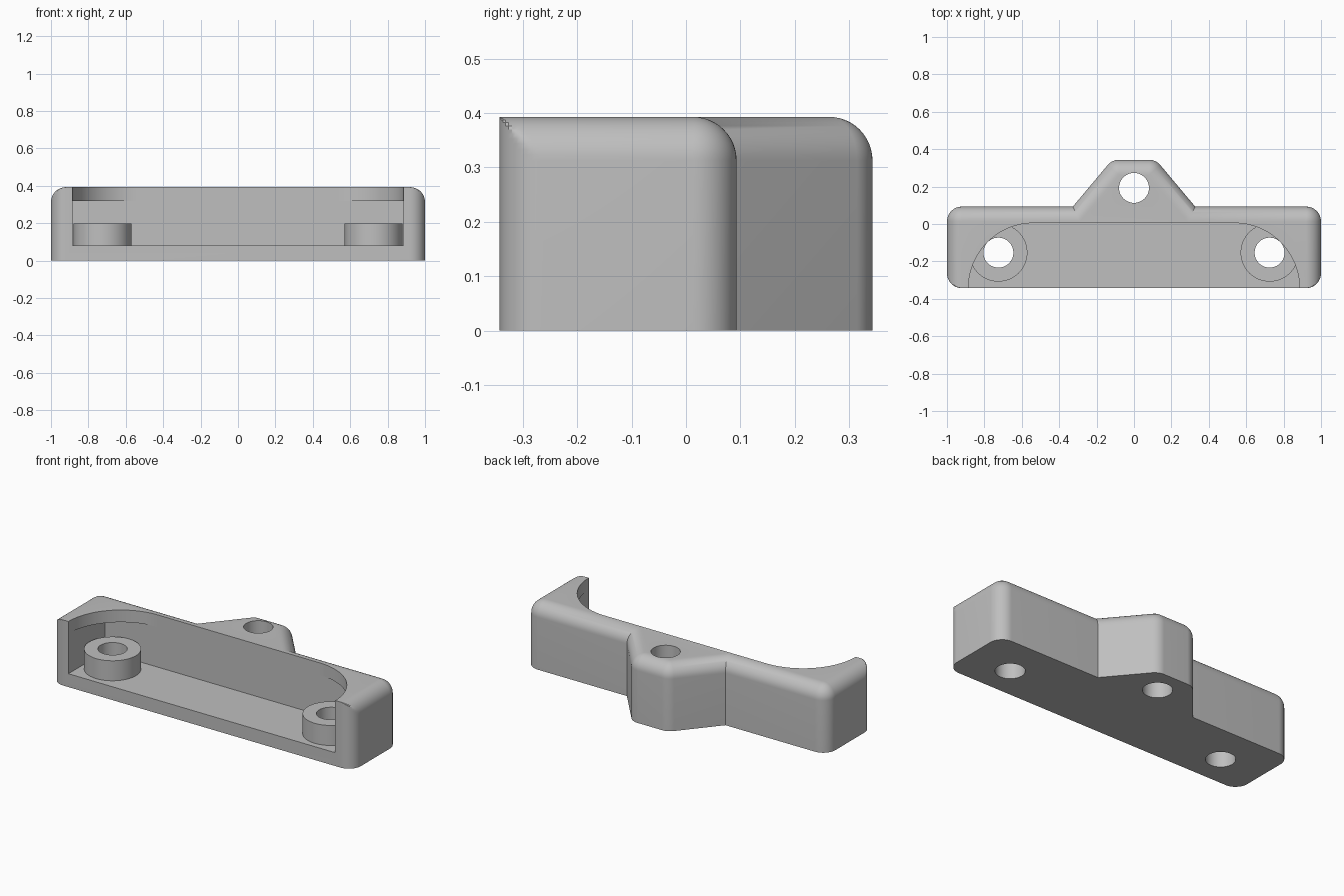
import bpy, bmesh
from math import sin, cos, radians

cube = bpy.data.objects.get("Cube")
if cube:
    bpy.data.objects.remove(cube, do_unlink=True)

HALF, FRONT, BACK, TOP, R = 1.0, -0.343, 0.093, 0.393, 0.08
STEPS = 12
SLANT = 40                       # direction the lug's slanted side faces
LUG = (0.08, 0.263)              # centre of the lug's corner rounding

grey = bpy.data.materials.new("plain grey")
grey.use_nodes = True
grey.diffuse_color = (0.52, 0.52, 0.52, 1)
grey.node_tree.nodes["Principled BSDF"].inputs["Base Color"].default_value = (0.52, 0.52, 0.52, 1)


def arc(cx, cy, r, start, end, n=STEPS):
    angles = [radians(start + (end - start) * i / n) for i in range(n + 1)]
    return [(cx + r * cos(a), cy + r * sin(a)) for a in angles]


def loft(name, rings):
    """Solid through rings of (points, height), capped at both ends."""
    bm = bmesh.new()
    loops = [[bm.verts.new((x, y, z)) for x, y in pts] for pts, z in rings]
    for a, b in zip(loops, loops[1:]):
        for i in range(len(a)):
            j = (i + 1) % len(a)
            bm.faces.new((a[i], a[j], b[j], b[i]))
    bm.faces.new(loops[0][::-1])
    bm.faces.new(loops[-1])
    bmesh.ops.remove_doubles(bm, verts=bm.verts, dist=1e-5)
    bmesh.ops.recalc_face_normals(bm, faces=bm.faces)
    mesh = bpy.data.meshes.new(name)
    bm.to_mesh(mesh)
    bm.free()
    mesh.materials.append(grey)
    obj = bpy.data.objects.new(name, mesh)
    bpy.context.collection.objects.link(obj)
    return obj


def prism(name, pts, low, high):
    return loft(name, [(pts, low), (pts, high)])


def disc(name, x, y, r, low, high):
    return prism(name, arc(x, y, r, 0, 360, 64)[:-1], low, high)


def mirrored(half):
    return half + [(-x, y) for x, y in reversed(half)]


def outline(d):
    """Plan of the body, inset by d on all sides but the front."""
    n = (cos(radians(SLANT)), sin(radians(SLANT)))
    reach = n[0] * LUG[0] + n[1] * LUG[1] + R - d
    half = [(min(x, HALF - d), y) for x, y in arc(HALF - R, FRONT + R, R, -90, 0)]
    half += arc(HALF - R, BACK - R, R - d, 0, 90)
    half.append(((reach - n[1] * (BACK - d)) / n[0], BACK - d))
    half += arc(*LUG, R - d, SLANT, 90)
    return mirrored(half)


def combine(target, tool, operation):
    bpy.context.view_layer.objects.active = target
    mod = target.modifiers.new(operation, "BOOLEAN")
    mod.operation, mod.solver, mod.object = operation, "EXACT", tool
    bpy.ops.object.modifier_apply(modifier=mod.name)
    bpy.data.objects.remove(tool, do_unlink=True)


# Body with rounded top rim
rings = [(outline(0), 0)]
for i in range(STEPS + 1):
    t = radians(90 * i / STEPS)
    rings.append((outline(R * (1 - cos(t))), TOP - R + R * sin(t)))
body = loft("bracket_body", rings)

# Square pocket under a round-cornered opening, both open to the front
W, DEEP = 0.885, 0.005
C = DEEP - FRONT
pocket = mirrored([(W, -0.6), (W, DEEP)])
opening = mirrored([(W, -0.6)] + arc(W - C, FRONT, C, 0, 90, 32))
combine(body, prism("pocket_cutter", pocket, 0.08, 0.32), "DIFFERENCE")
combine(body, prism("opening_cutter", opening, 0.2, 0.6), "DIFFERENCE")

# Screw bosses and through holes
for x in (-0.725, 0.725):
    combine(body, disc("screw_boss", x, -0.153, 0.155, 0.04, 0.2), "UNION")
    combine(body, disc("hole_cutter", x, -0.153, 0.08, -0.2, 0.6), "DIFFERENCE")
combine(body, disc("hole_cutter", 0, 0.193, 0.08, -0.2, 0.6), "DIFFERENCE")

bpy.ops.object.select_all(action="DESELECT")
body.select_set(True)
bpy.context.view_layer.objects.active = body
bpy.ops.object.shade_smooth_by_angle(angle=radians(30))
